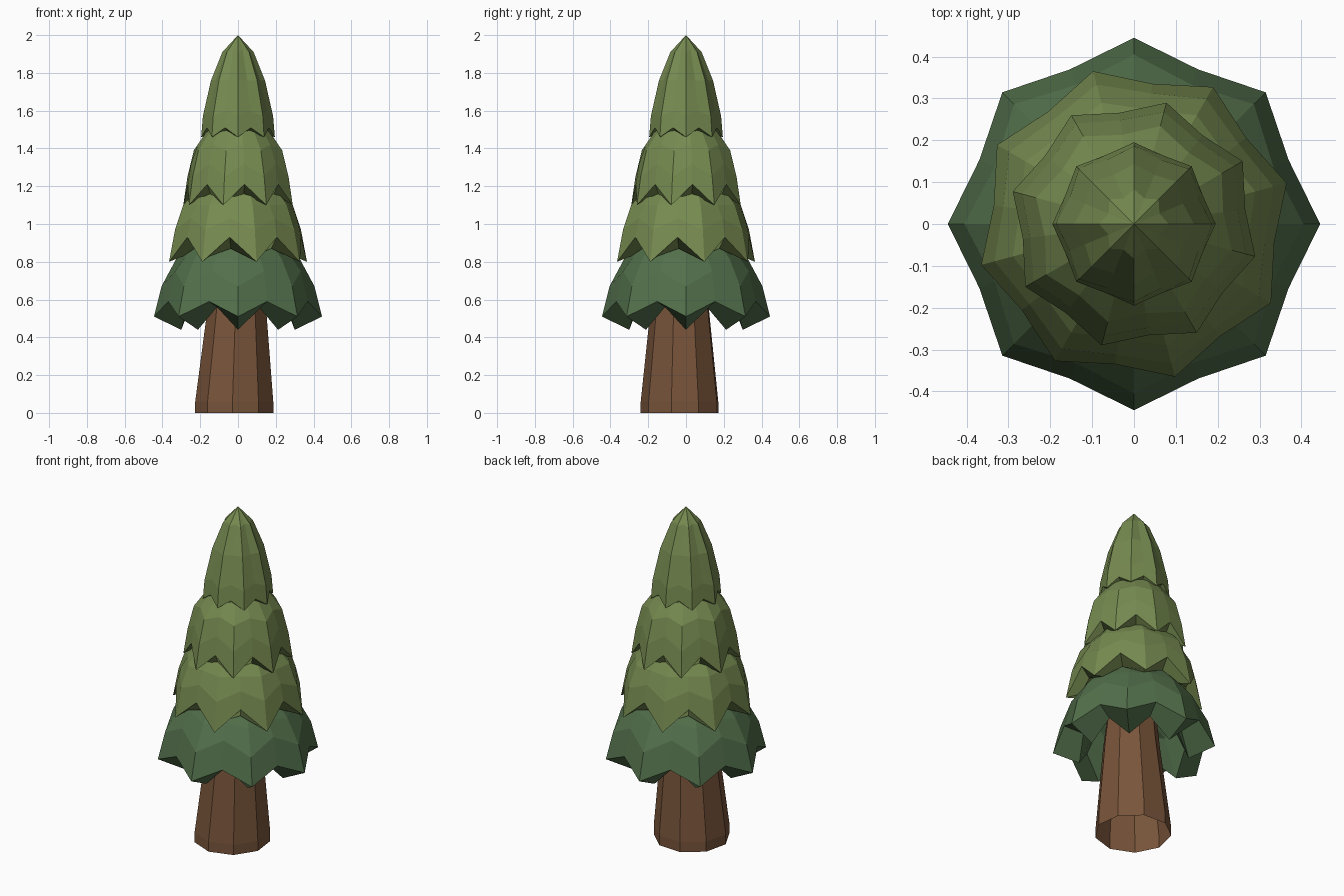
import bpy
import bmesh
from math import cos, sin, radians, pi

default_cube = bpy.data.objects.get("Cube")
if default_cube:
    bpy.data.objects.remove(default_cube, do_unlink=True)


def make_material(name, red, green, blue):
    material = bpy.data.materials.new(name)
    material.use_nodes = True
    colour = (red, green, blue, 1)
    material.diffuse_color = colour
    shader = next(n for n in material.node_tree.nodes if n.type == "BSDF_PRINCIPLED")
    shader.inputs["Base Color"].default_value = colour
    return material


def loft(name, rings, material):
    """Join a stack of equal-length point rings with flat faces."""
    mesh = bpy.data.meshes.new(name)
    bm = bmesh.new()
    loops = [[bm.verts.new(point) for point in ring] for ring in rings]
    for lower, upper in zip(loops, loops[1:]):
        count = len(lower)
        for i in range(count):
            j = (i + 1) % count
            bm.faces.new((lower[i], lower[j], upper[j], upper[i]))
    bmesh.ops.remove_doubles(bm, verts=bm.verts[:], dist=0.0005)
    bm.to_mesh(mesh)
    bm.free()
    mesh.materials.append(material)
    part = bpy.data.objects.new(name, mesh)
    bpy.context.collection.objects.link(part)
    return part


def star_ring(turn, tip_radius, tip_height, notch_radius, notch_height, points=8):
    """Ring alternating between branch tips and the notches between them."""
    ring = []
    for i in range(points * 2):
        angle = radians(turn) + i * pi / points
        if i % 2:
            radius, height = notch_radius, notch_height
        else:
            radius, height = tip_radius, tip_height
        ring.append((radius * cos(angle), radius * sin(angle), height))
    return ring


def foliage_tier(name, turn, profile, material):
    return loft(name, [star_ring(turn, *row) for row in profile], material)


def trunk_ring(x, y, radius, height, sides=9):
    start = radians(-13)
    return [(x + radius * cos(start + i * 2 * pi / sides),
             y + radius * sin(start + i * 2 * pi / sides), height)
            for i in range(sides)]


bark = make_material("bark brown", 0.19, 0.09, 0.043)
dark_green = make_material("dark green needles", 0.085, 0.16, 0.07)
olive = make_material("olive green needles", 0.18, 0.255, 0.08)

# Leaning trunk, open underneath
loft("trunk", [
    trunk_ring(-0.018, -0.03, 0.21, 0),
    trunk_ring(-0.018, -0.03, 0.21, 0.06),
    trunk_ring(-0.005, -0.03, 0.158, 0.55),
    trunk_ring(0, -0.02, 0.13, 0.8),
], bark)

# Rows run from the hidden underside, round the lip, to the tier top:
# tip radius, tip height, notch radius, notch height
foliage_tier("bottom_foliage", 0, [
    (0.1, 0.76, 0.1, 0.76),
    (0.22, 0.66, 0.22, 0.7),
    (0.3, 0.44, 0.29, 0.56),
    (0.445, 0.51, 0.4, 0.59),
    (0.405, 0.67, 0.36, 0.75),
    (0.33, 0.81, 0.3, 0.83),
    (0.2, 0.96, 0.2, 0.96),
], dark_green)

foliage_tier("lower_middle_foliage", 15, [
    (0.2, 0.94, 0.2, 0.94),
    (0.3, 0.83, 0.29, 0.87),
    (0.378, 0.8, 0.338, 0.93),
    (0.345, 0.97, 0.315, 1.03),
    (0.3, 1.1, 0.275, 1.1),
    (0.18, 1.24, 0.18, 1.24),
], olive)

foliage_tier("upper_middle_foliage", 30, [
    (0.16, 1.22, 0.16, 1.22),
    (0.25, 1.13, 0.24, 1.16),
    (0.3, 1.1, 0.268, 1.21),
    (0.277, 1.25, 0.25, 1.32),
    (0.242, 1.39, 0.215, 1.42),
    (0.14, 1.53, 0.14, 1.53),
], olive)

foliage_tier("top_foliage", 0, [
    (0.1, 1.53, 0.1, 1.53),
    (0.16, 1.47, 0.155, 1.49),
    (0.195, 1.46, 0.178, 1.51),
    (0.186, 1.57, 0.166, 1.6),
    (0.143, 1.76, 0.127, 1.76),
    (0.083, 1.91, 0.066, 1.92),
    (0, 2, 0, 2),
], olive)
